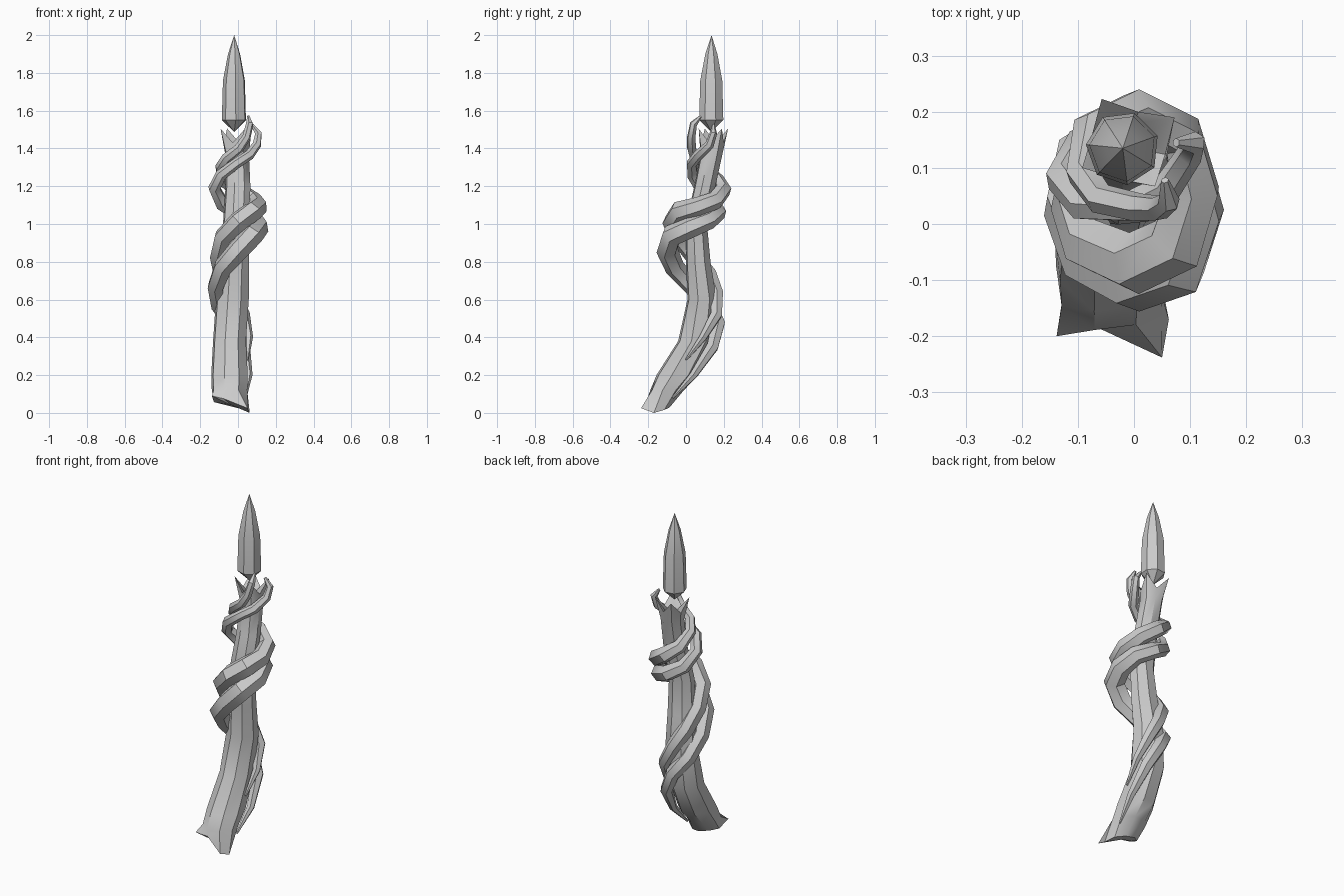
import bpy, bmesh, math


def finish(ob, angle):
    bpy.ops.object.select_all(action='DESELECT')
    ob.select_set(True)
    bpy.context.view_layer.objects.active = ob
    bpy.ops.object.shade_smooth_by_angle(angle=math.radians(angle))


def loft(name, rings, angle):
    """Skin a stack of point rings and close both ends."""
    bm = bmesh.new()
    loops = [[bm.verts.new(p) for p in ring] for ring in rings]
    for a, b in zip(loops, loops[1:]):
        n = len(a)
        for i in range(n):
            j = (i + 1) % n
            bm.faces.new((a[i], a[j], b[j], b[i]))
    for loop in (loops[0], loops[-1]):
        c = bm.verts.new([sum(v.co[k] for v in loop) / len(loop) for k in range(3)])
        for i in range(len(loop)):
            bm.faces.new((loop[i], loop[(i + 1) % len(loop)], c))
    bmesh.ops.remove_doubles(bm, verts=bm.verts, dist=0.0005)
    bmesh.ops.recalc_face_normals(bm, faces=bm.faces)
    me = bpy.data.meshes.new(name)
    bm.to_mesh(me)
    bm.free()
    ob = bpy.data.objects.new(name, me)
    bpy.context.collection.objects.link(ob)
    finish(ob, angle)
    return ob


def ring(cx, cy, z, rx, ry, n=8, start=30):
    angs = [math.radians(start + 360 * i / n) for i in range(n)]
    return [[cx + rx * math.cos(a), cy + ry * math.sin(a), z] for a in angs]


def vine(name, pts):
    """Tapered six-sided tube along x, y, z, radius points."""
    cu = bpy.data.curves.new(name, 'CURVE')
    cu.dimensions = '3D'
    cu.bevel_depth = 1
    cu.bevel_resolution = 1
    cu.use_fill_caps = True
    sp = cu.splines.new('POLY')
    sp.points.add(len(pts) - 1)
    for p, (x, y, z, r) in zip(sp.points, pts):
        p.co = (x, y, z, 1)
        p.radius = r
    ob = bpy.data.objects.new(name, cu)
    bpy.context.collection.objects.link(ob)
    bpy.ops.object.select_all(action='DESELECT')
    ob.select_set(True)
    bpy.context.view_layer.objects.active = ob
    bpy.ops.object.convert(target='MESH')
    finish(bpy.context.object, 40)


# Bent wooden shaft: flared two-pronged foot, four-pointed hollow crown
base = ring(-0.04, -0.145, 0.04, 0.09, 0.06)
for p in base:
    p[2] = 0.035 - 0.25 * (p[0] + 0.04)
base[4] = [-0.138, -0.2, 0.09]
base[5] = [-0.075, -0.18, 0.075]
base[6] = [0.05, -0.238, 0.025]
base[7] = [0.062, -0.17, 0.0]
shaft = [base] + [ring(*r) for r in (
    (-0.045, -0.10, 0.12, 0.097, 0.092),
    (-0.045, -0.045, 0.2, 0.1, 0.115),
    (-0.045, 0.055, 0.38, 0.09, 0.1),
    (-0.03, 0.085, 0.6, 0.09, 0.08),
    (-0.02, 0.065, 0.8, 0.082, 0.067),
    (-0.01, 0.055, 1.0, 0.072, 0.058),
    (0.0, 0.10, 1.2, 0.068, 0.058),
    (-0.005, 0.135, 1.37, 0.065, 0.06))]
crown = ring(-0.01, 0.14, 1.43, 0.068, 0.062)
tips = ring(-0.01, 0.145, 1.505, 0.095, 0.09)
for i in range(0, 8, 2):
    crown[i] = tips[i]
shaft += [crown, ring(-0.01, 0.14, 1.42, 0.04, 0.04), ring(-0.005, 0.135, 1.38, 0.03, 0.03)]
loft("shaft", shaft, 35)

# Floating faceted crystal
loft("crystal", [ring(-0.02, 0.135, z, r, r, 7, 20) for z, r in (
    (1.487, 0.0), (1.55, 0.066), (1.76, 0.06), (1.9, 0.033), (2.0, 0.0))], 15)

# Two vines winding up the shaft
vine("lower_vine", [
    (0.04, -0.07, 0.08, .006), (0.055, 0.04, 0.2, .022), (0.03, 0.14, 0.35, .035),
    (-0.03, 0.17, 0.47, .04), (-0.1, 0.12, 0.57, .045), (-0.118, 0.03, 0.67, .046),
    (-0.08, -0.06, 0.77, .053), (0.0, -0.10, 0.86, .058), (0.075, -0.075, 0.94, .06),
    (0.108, 0.02, 0.98, .056), (0.085, 0.12, 1.02, .05), (0.0, 0.17, 1.06, .045),
    (-0.085, 0.14, 1.11, .04), (-0.125, 0.08, 1.19, .034), (-0.09, 0.035, 1.26, .031),
    (-0.01, 0.03, 1.32, .028), (0.06, 0.065, 1.365, .027), (0.1, 0.125, 1.42, .024),
    (0.108, 0.145, 1.48, .02), (0.075, 0.145, 1.525, .008)])
vine("upper_vine", [
    (0.05, 0.0, 0.28, .006), (0.058, 0.09, 0.4, .022), (0.03, 0.16, 0.52, .034),
    (-0.03, 0.16, 0.63, .04), (-0.085, 0.12, 0.73, .045), (-0.105, 0.04, 0.83, .046),
    (-0.08, -0.035, 0.93, .05), (0.0, -0.07, 1.01, .056), (0.075, -0.035, 1.065, .057),
    (0.105, 0.06, 1.09, .052), (0.08, 0.155, 1.125, .048), (0.0, 0.197, 1.18, .045),
    (-0.075, 0.165, 1.235, .038), (-0.092, 0.09, 1.3, .03), (-0.06, 0.045, 1.35, .028),
    (0.005, 0.03, 1.4, .026), (0.045, 0.028, 1.46, .023), (0.062, 0.04, 1.53, .02),
    (0.055, 0.078, 1.57, .007)])
